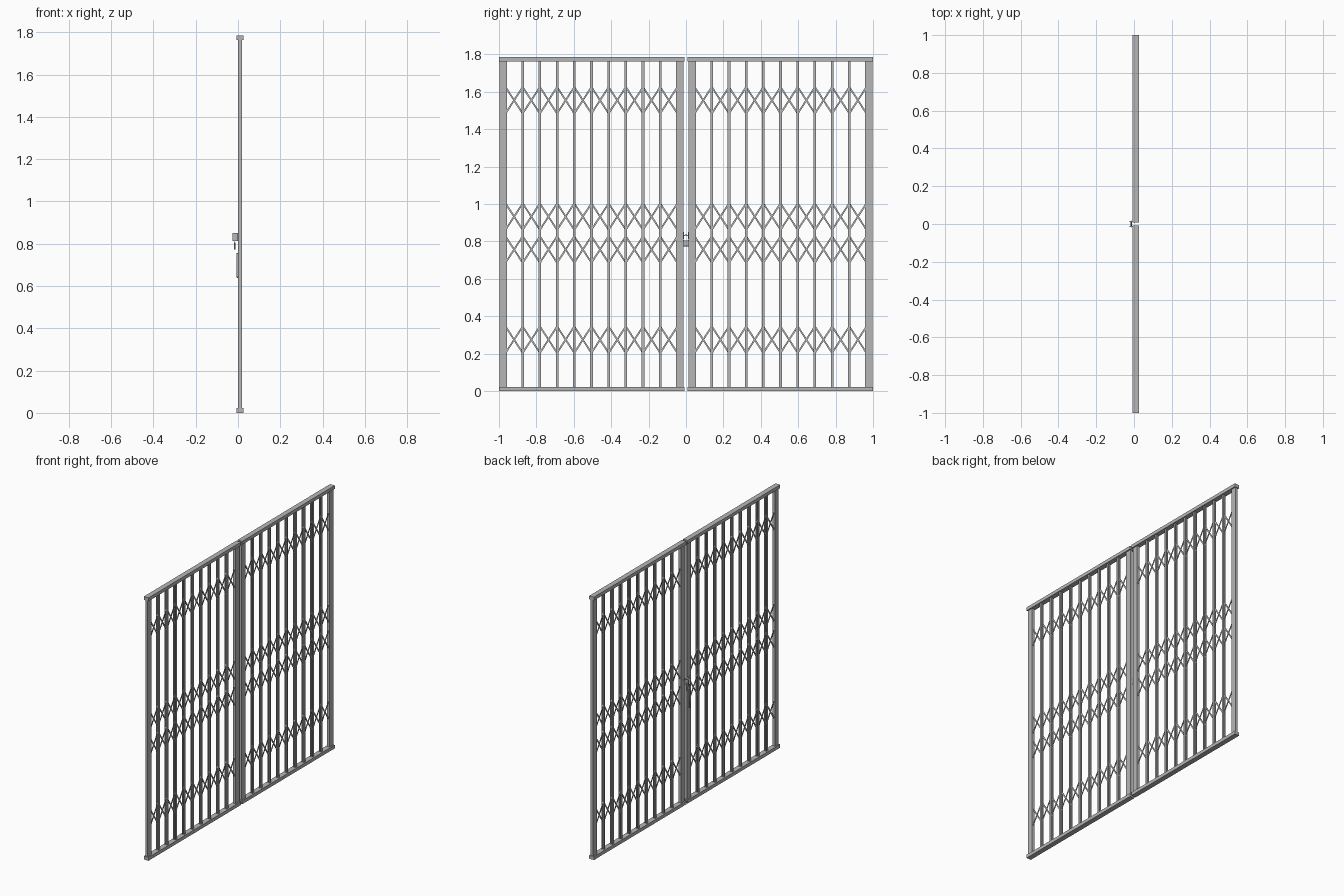
import bpy, bmesh, math
from mathutils import Matrix, Vector

cube = bpy.data.objects.get("Cube")
if cube:
    bpy.data.objects.remove(cube, do_unlink=True)

steel = bpy.data.materials.new("grey_steel")
steel.use_nodes = True
GREY = (0.47, 0.47, 0.47, 1)
steel.diffuse_color = GREY
steel.node_tree.nodes["Principled BSDF"].inputs["Base Color"].default_value = GREY

MID = 0.0095           # depth of the gate's centre plane
HEIGHT = 1.786
BAYS = 10
Y_IN, Y_OUT = 0.046, 0.965
STEP = (Y_OUT - Y_IN) / BAYS


def add_box(bm, centre, size, tilt=0.0):
    """Box turned about the x axis."""
    m = (Matrix.Translation(centre) @ Matrix.Rotation(tilt, 4, 'X')
         @ Matrix.Diagonal((*size, 1)))
    bmesh.ops.create_cube(bm, size=1, matrix=m)


def finish(bm, name):
    mesh = bpy.data.meshes.new(name)
    bm.to_mesh(mesh)
    bm.free()
    mesh.materials.append(steel)
    obj = bpy.data.objects.new(name, mesh)
    bpy.context.collection.objects.link(obj)
    return obj


def boxes(name, items):
    bm = bmesh.new()
    for centre, size in items:
        add_box(bm, centre, size)
    return finish(bm, name)


def rod(name, points, radius):
    curve = bpy.data.curves.new(name, 'CURVE')
    curve.dimensions = '3D'
    curve.bevel_depth = radius
    curve.bevel_resolution = 2
    curve.use_fill_caps = True
    spline = curve.splines.new('POLY')
    spline.points.add(len(points) - 1)
    for p, co in zip(spline.points, points):
        p.co = (*co, 1)
    curve.materials.append(steel)
    obj = bpy.data.objects.new(name, curve)
    bpy.context.collection.objects.link(obj)


for side, word in ((1, "back"), (-1, "front")):
    # Top and bottom rails
    boxes(word + "_leaf_rails",
          [((MID, side * 0.5035, z), (0.035, 0.993, 0.023))
           for z in (0.0115, HEIGHT - 0.0115)])

    # Wide posts at both ends of the leaf
    boxes(word + "_leaf_posts",
          [((MID, side * y, HEIGHT / 2), (0.018, 0.04, HEIGHT - 0.04))
           for y in (0.033, 0.976)])

    # Paired upright bars with the lattice between them
    boxes(word + "_leaf_bars",
          [((MID + dx, side * (Y_IN + k * STEP), HEIGHT / 2),
            (0.006, 0.014, HEIGHT - 0.04))
           for k in range(1, BAYS) for dx in (-0.006, 0.006)])

    # Four rows of crossed lattice strips
    bm = bmesh.new()
    rise = 0.142
    angle = math.atan2(rise, STEP)
    for z in (0.275, 0.757, 0.933, 1.555):
        for k in range(BAYS):
            y = side * (Y_IN + (k + 0.5) * STEP)
            for s in (-1, 1):
                add_box(bm, (MID + s * 0.0015, y, z),
                        (0.003, math.hypot(rise, STEP), 0.009), s * angle)
    finish(bm, word + "_leaf_lattice")

    # Lock lug fixed to the inner post
    boxes(word + "_lock_lug",
          [((-0.0135, side * 0.012, 0.832), (0.027, 0.005, 0.04)),
           ((-0.001, side * 0.023, 0.832), (0.004, 0.022, 0.04))])

# Padlock hanging through the lugs
body = boxes("padlock_body", [((-0.0155, 0, 0.79), (0.008, 0.032, 0.033))])
bevel = body.modifiers.new("soft_edges", 'BEVEL')
bevel.width = 0.002
arch = [(-0.0155, 0.016 * math.cos(a), 0.822 + 0.013 * math.sin(a))
        for a in (math.pi * i / 10 for i in range(11))]
rod("padlock_shackle",
    [(-0.0155, 0.013, 0.802)] + arch + [(-0.0155, -0.013, 0.802)], 0.002)

# Pull handle on the front leaf's inner post
rod("pull_handle",
    [(0.002, -0.033, 0.642), (-0.004, -0.033, 0.642),
     (-0.004, -0.033, 0.754), (0.002, -0.033, 0.754)], 0.0035)
